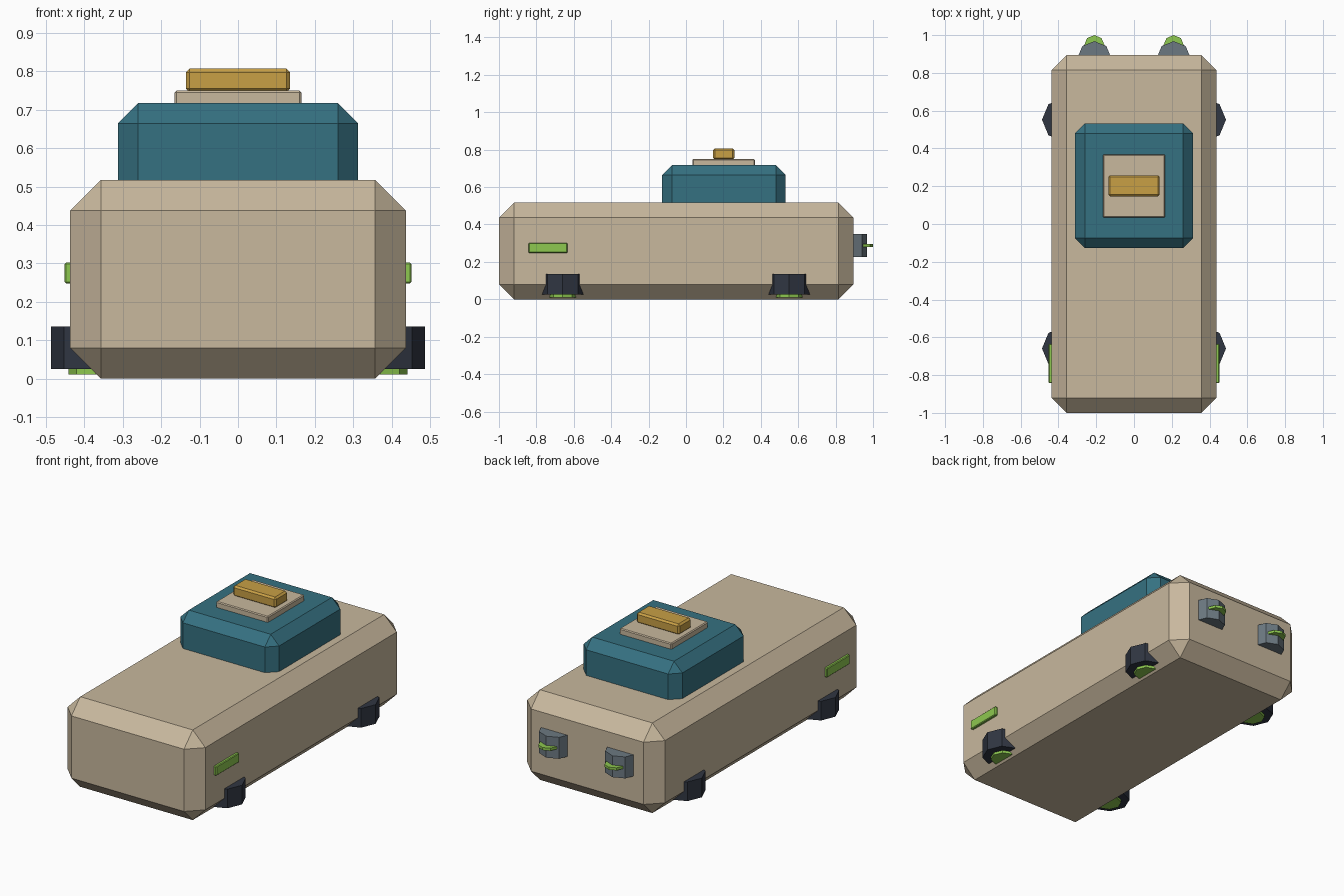
import bpy, bmesh
from mathutils import Vector

cube = bpy.data.objects.get("Cube")
if cube:
    bpy.data.objects.remove(cube, do_unlink=True)


def material(name, rgb):
    m = bpy.data.materials.new(name)
    m.use_nodes = True
    m.diffuse_color = (*rgb, 1)
    m.node_tree.nodes["Principled BSDF"].inputs["Base Color"].default_value = (*rgb, 1)
    return m


beige = material("beige", (0.58, 0.48, 0.34))
teal = material("teal", (0.036, 0.165, 0.22))
amber = material("amber", (0.58, 0.35, 0.06))
navy = material("dark_navy", (0.03, 0.037, 0.054))
grey = material("steel_grey", (0.15, 0.19, 0.22))
green = material("lime_green", (0.27, 0.58, 0.08))


def finish(bm, name, mat):
    mesh = bpy.data.meshes.new(name)
    bm.to_mesh(mesh)
    bm.free()
    mesh.materials.append(mat)
    obj = bpy.data.objects.new(name, mesh)
    bpy.context.collection.objects.link(obj)
    return obj


def box(name, low, high, bevel, mat):
    """Chamfered box between two opposite corners."""
    low, high = Vector(low), Vector(high)
    bm = bmesh.new()
    bmesh.ops.create_cube(bm, size=1)
    bmesh.ops.scale(bm, vec=high - low, verts=bm.verts)
    bmesh.ops.translate(bm, vec=(low + high) / 2, verts=bm.verts)
    bmesh.ops.bevel(bm, geom=bm.edges[:], offset=bevel, segments=1,
                    affect='EDGES', profile=0.5)
    return finish(bm, name, mat)


def octagon(name, x, y, low, high, radius, mat):
    """Upright eight-sided prism with a corner on each axis."""
    bm = bmesh.new()
    bmesh.ops.create_cone(bm, cap_ends=True, segments=8, radius1=radius,
                          radius2=radius, depth=high - low)
    bmesh.ops.translate(bm, vec=(x, y, (low + high) / 2), verts=bm.verts)
    return finish(bm, name, mat)


# Hull, cabin and roof stack
box("hull", (-0.437, -1, 0), (0.437, 0.895, 0.517), 0.08, beige)
box("cabin", (-0.313, -0.128, 0.44), (0.313, 0.533, 0.717), 0.053, teal)
box("roof_plate", (-0.165, 0.035, 0.70), (0.165, 0.368, 0.75), 0.005, beige)
box("roof_light", (-0.136, 0.145, 0.745), (0.136, 0.258, 0.807), 0.01, amber)

for side, s in (("left", 1), ("right", -1)):
    # Side marker strips
    xs = sorted((s * 0.42, s * 0.452))
    box(f"{side}_side_strip", (xs[0], -0.842, 0.248), (xs[1], -0.634, 0.302), 0.004, green)

    # Lift pods with glowing discs beneath
    for end, y in (("front", -0.659), ("rear", 0.552)):
        octagon(f"{end}_{side}_lift_pod", s * 0.371, y, 0.025, 0.135, 0.116, navy)
        octagon(f"{end}_{side}_lift_glow", s * 0.371, y, 0.01, 0.035, 0.07, green)

    # Rear thrusters with glowing discs
    octagon(f"{side}_thruster", s * 0.21, 0.878, 0.225, 0.348, 0.09, grey)
    octagon(f"{side}_thruster_glow", s * 0.21, 0.946, 0.28, 0.295, 0.054, green)
